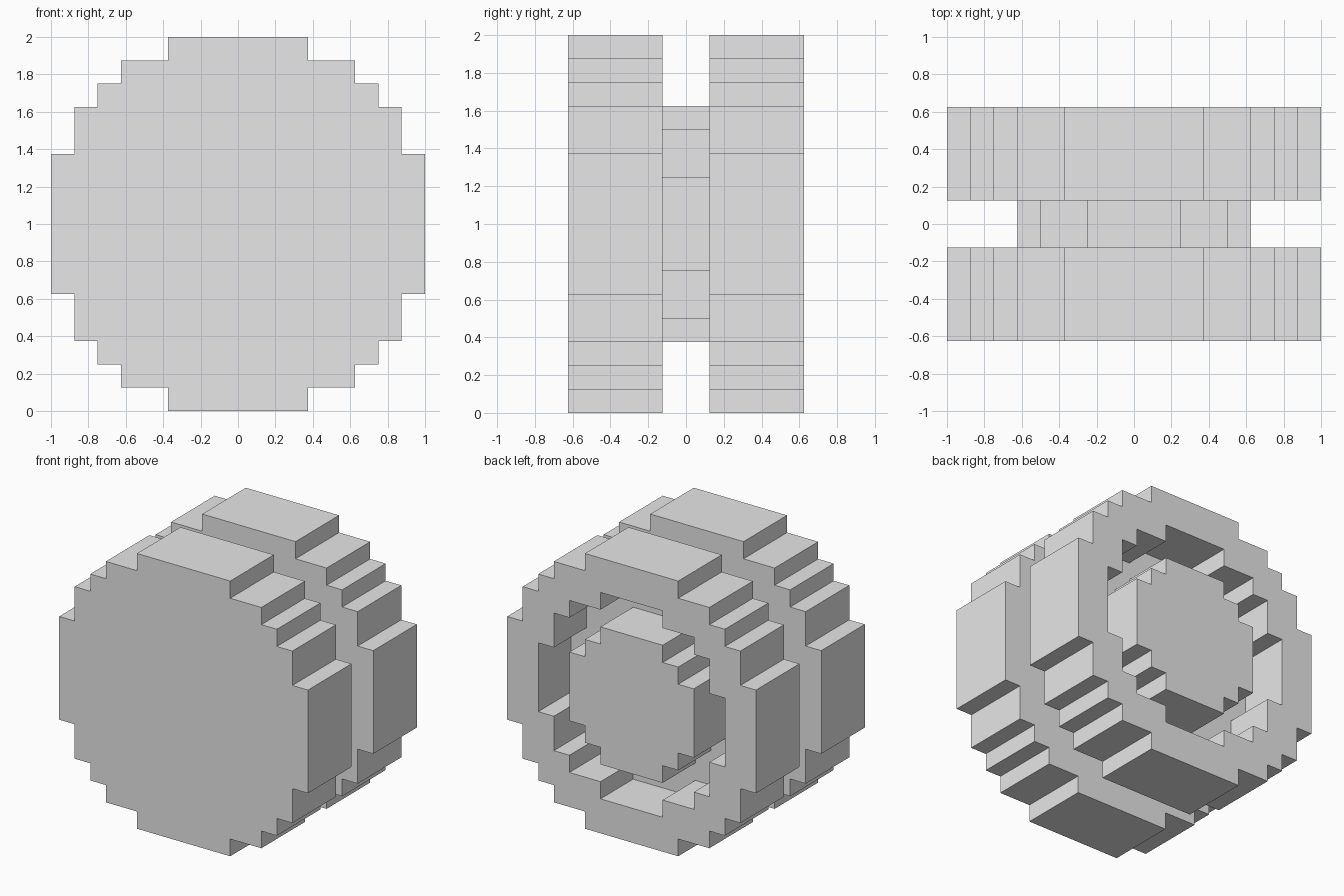
import bpy
import bmesh

UNIT = 0.125      # edge of one block
CENTRE_Z = 1.0

cube = bpy.data.objects.get("Cube")
if cube:
    bpy.data.objects.remove(cube, do_unlink=True)

grey = bpy.data.materials.new("light_grey")
grey.use_nodes = True
colour = (0.8, 0.8, 0.8, 1)
grey.diffuse_color = colour
grey.node_tree.nodes["Principled BSDF"].inputs["Base Color"].default_value = colour


def stepped_outline(corners):
    """Full blocky round outline from the outer corners of its upper right quarter."""
    quarter = []
    for i, (x, z) in enumerate(corners):
        quarter.append((x, z))
        if i + 1 < len(corners):
            quarter.append((x, corners[i + 1][1]))
    lower = [(x, -z) for x, z in reversed(quarter)]
    right = quarter + lower
    return right + [(-x, z) for x, z in reversed(right)]


def stepped_disc(name, corners, y0, y1):
    """Extrude a stepped outline along y, all sizes in blocks."""
    bm = bmesh.new()
    verts = [bm.verts.new((x * UNIT, y0 * UNIT, CENTRE_Z + z * UNIT))
             for x, z in stepped_outline(corners)]
    face = bm.faces.new(verts)
    result = bmesh.ops.extrude_face_region(bm, geom=[face])
    moved = [g for g in result["geom"] if isinstance(g, bmesh.types.BMVert)]
    bmesh.ops.translate(bm, verts=moved, vec=(0, (y1 - y0) * UNIT, 0))
    bmesh.ops.recalc_face_normals(bm, faces=bm.faces)
    mesh = bpy.data.meshes.new(name)
    bm.to_mesh(mesh)
    bm.free()
    mesh.materials.append(grey)
    obj = bpy.data.objects.new(name, mesh)
    bpy.context.collection.objects.link(obj)
    return obj


# Corner lists run from the top step to the side step: (half width, height)
RIM = [(3, 8), (5, 7), (6, 6), (7, 5), (8, 3)]
AXLE = [(2, 5), (4, 4), (5, 2)]
OPENING = [(2, 6), (4, 5), (5, 4), (6, 2)]
HUB = [(2, 4), (3, 3), (4, 2)]

# Two wheels joined by a narrow axle
stepped_disc("front_wheel", RIM, -5, -1)
stepped_disc("axle", AXLE, -1, 1)
back_wheel = stepped_disc("back_wheel", RIM, 1, 5)

# Recess in the back wheel, with a hub standing in it
cutter = stepped_disc("recess_cutter", OPENING, 2, 6)
cutter.hide_render = True
recess = back_wheel.modifiers.new("recess", "BOOLEAN")
recess.operation = "DIFFERENCE"
recess.solver = "EXACT"
recess.object = cutter
bpy.context.view_layer.update()
graph = bpy.context.evaluated_depsgraph_get()
cut_mesh = bpy.data.meshes.new_from_object(back_wheel.evaluated_get(graph))
back_wheel.modifiers.clear()
back_wheel.data = cut_mesh
bpy.data.objects.remove(cutter, do_unlink=True)

stepped_disc("back_hub", HUB, 2, 5)
